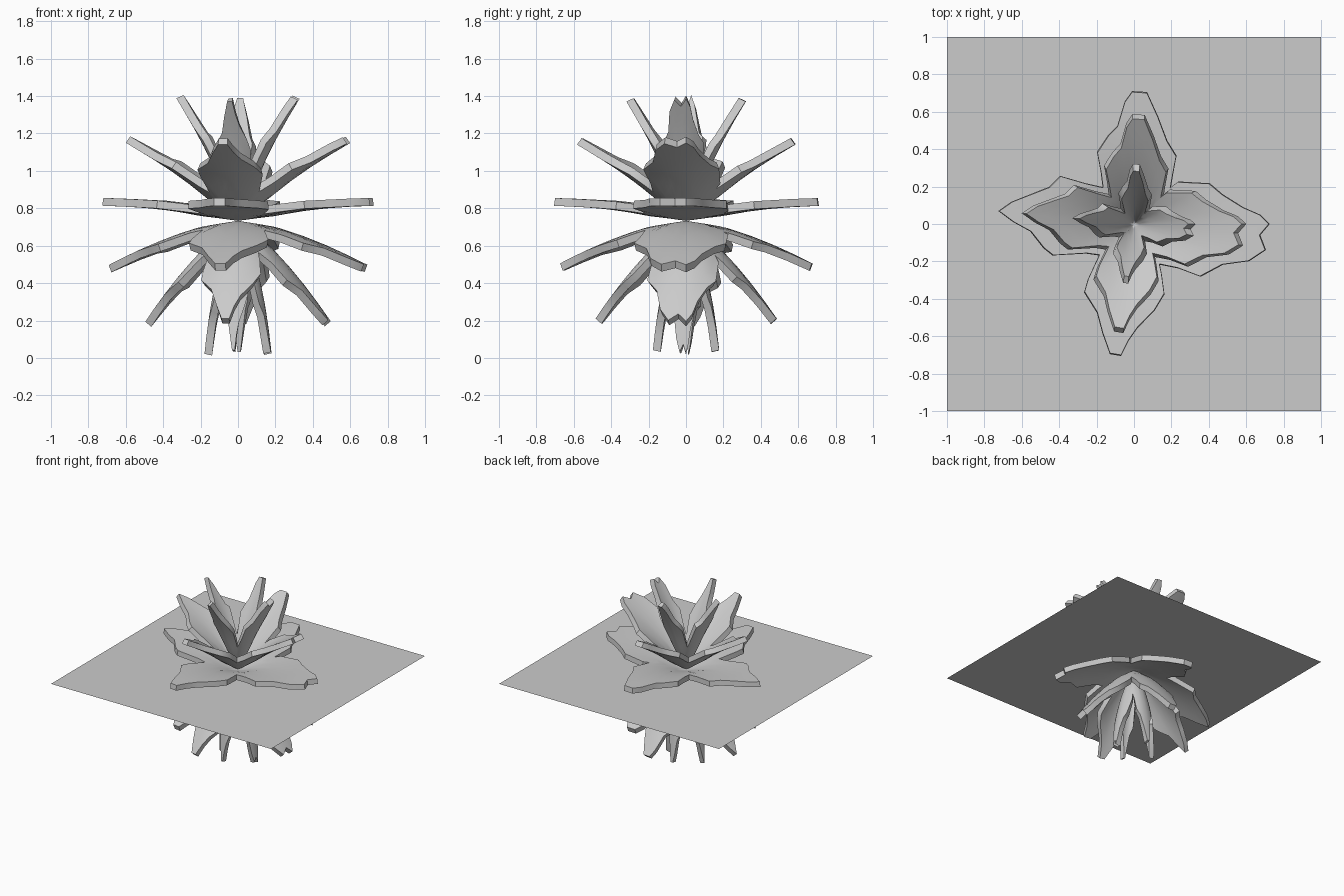
import bpy, bmesh
from math import sin, cos, pi, radians, atan2, hypot

if "Cube" in bpy.data.objects:
    bpy.data.objects.remove(bpy.data.objects["Cube"])

APEX = 0.733          # height where all whorls meet
THICK = 0.042
BULGE = 0.025
RINGS = 6

# four-lobed outline of one whorl, laid flat
OUTLINE = [
    (.73, 0), (.68, .05), (.59, .09), (.48, .16), (.41, .22), (.24, .23), (.20, .20),
    (.21, .26), (.23, .37), (.18, .45), (.13, .58), (.07, .71), (-.01, .715),
    (-.05, .66), (-.09, .53), (-.14, .48), (-.20, .39), (-.18, .28), (-.17, .20),
    (-.26, .22), (-.40, .26), (-.46, .20), (-.56, .16), (-.66, .12), (-.73, .07),
    (-.65, .01), (-.56, -.04), (-.49, -.13), (-.44, -.17), (-.26, -.16), (-.19, -.17),
    (-.25, -.30), (-.27, -.37), (-.20, -.48), (-.17, -.59), (-.13, -.70), (-.07, -.71),
    (-.03, -.63), (.02, -.56), (.11, -.47), (.165, -.38), (.15, -.27), (.14, -.22),
    (.24, -.24), (.36, -.285), (.48, -.22), (.62, -.20), (.71, -.14), (.68, -.06)]


def petal_whorl(name, tilt):
    """Wrap the outline onto a cone of the given tilt, with thickness tapering to the apex."""
    s, c = sin(tilt), cos(tilt)
    bm = bmesh.new()
    apex = bm.verts.new((0, 0, APEX))
    n = len(OUTLINE)
    sides = []
    for side in (1, -1):
        rings = []
        for k in range(1, RINGS + 1):
            ring = []
            for x, y in OUTLINE:
                a, r = atan2(y, x), hypot(x, y) * k / RINGS
                h = BULGE * sin(pi * min(1, r / .74)) + side * THICK / 2 * min(1, r / .2)
                flat = r * c - h * s
                ring.append(bm.verts.new((flat * cos(a), flat * sin(a), APEX + r * s + h * c)))
            rings.append(ring)
        sides.append(rings)
        for i in range(n):
            j = (i + 1) % n
            bm.faces.new((apex, rings[0][i], rings[0][j]))
            for a, b in zip(rings, rings[1:]):
                bm.faces.new((a[i], b[i], b[j], a[j]))
    # rim
    top, bottom = sides[0][-1], sides[1][-1]
    for i in range(n):
        j = (i + 1) % n
        bm.faces.new((top[i], bottom[i], bottom[j], top[j]))
    bmesh.ops.recalc_face_normals(bm, faces=bm.faces)
    me = bpy.data.meshes.new(name)
    bm.to_mesh(me)
    bm.free()
    ob = bpy.data.objects.new(name, me)
    bpy.context.collection.objects.link(ob)
    bpy.ops.object.select_all(action='DESELECT')
    ob.select_set(True)
    bpy.context.view_layer.objects.active = ob
    bpy.ops.object.shade_smooth_by_angle(angle=radians(35))


# six whorls fanned from nearly upright to nearly hanging
for i, deg in enumerate((64.8, 36.3, 7.9, -20.5, -49, -77.5)):
    petal_whorl(f"petal_whorl_{i + 1}", radians(deg))

# flat square sheet through the middle
bpy.ops.mesh.primitive_plane_add(size=2, location=(0, 0, APEX))
bpy.context.object.name = "base_sheet"
